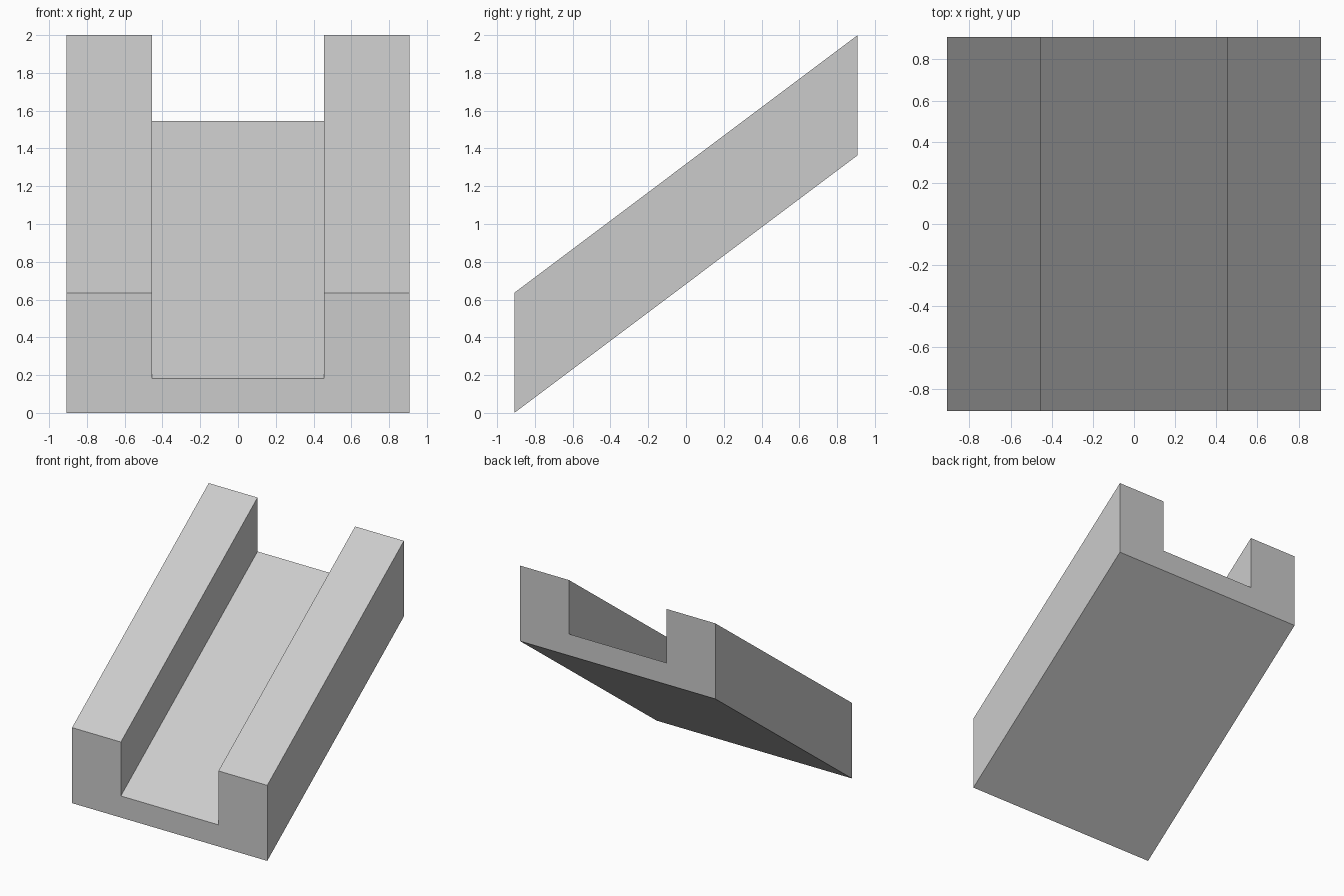
import bpy, bmesh
from mathutils import Vector

if "Cube" in bpy.data.objects:
    bpy.data.objects.remove(bpy.data.objects["Cube"])

HALF = 0.909      # half width and half length
INNER = 0.4545    # half width of the channel
WALL = 0.636      # wall height
FLOOR = 0.182     # channel floor height
RISE = 1.364      # climb from front to back

# U-shaped cross-section: right half, mirrored to the left
right = [(HALF, 0), (HALF, WALL), (INNER, WALL), (INNER, FLOOR)]
profile = right + [(-x, z) for x, z in reversed(right)]

# Sloped channel: section at the front swept up and back
bm = bmesh.new()
front = bm.faces.new([bm.verts.new((x, -HALF, z)) for x, z in profile])
swept = bmesh.ops.extrude_face_region(bm, geom=[front], use_keep_orig=True)
back_verts = [g for g in swept["geom"] if isinstance(g, bmesh.types.BMVert)]
bmesh.ops.translate(bm, verts=back_verts, vec=Vector((0, 2 * HALF, RISE)))
bmesh.ops.recalc_face_normals(bm, faces=bm.faces[:])

mesh = bpy.data.meshes.new("sloped_channel")
bm.to_mesh(mesh)
bm.free()
bpy.context.collection.objects.link(bpy.data.objects.new("sloped_channel", mesh))
